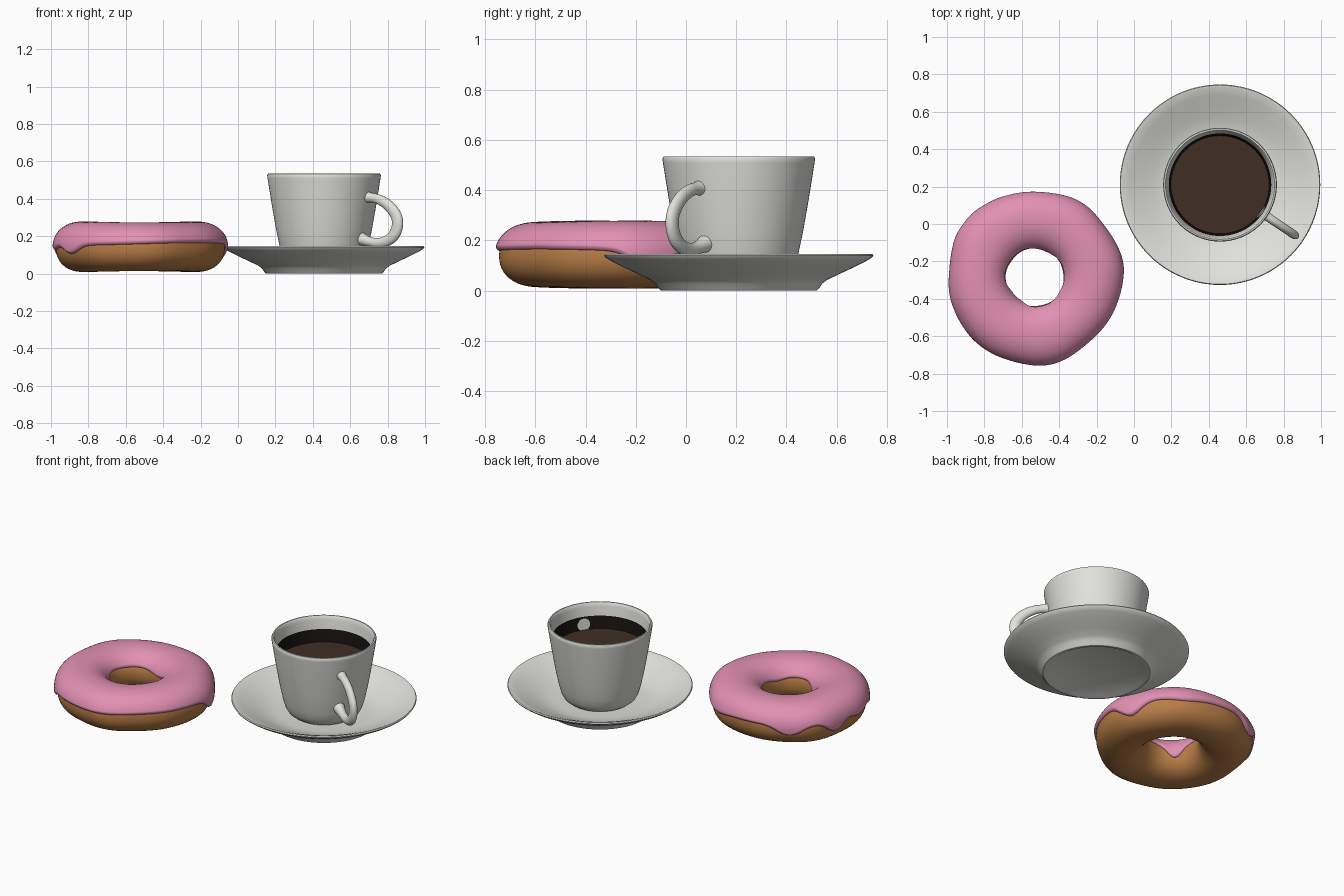
import bpy, bmesh, math
from mathutils import Vector

if "Cube" in bpy.data.objects:
    bpy.data.objects.remove(bpy.data.objects["Cube"])


def material(name, rgb):
    m = bpy.data.materials.new(name)
    m.diffuse_color = (*rgb, 1)
    m.use_nodes = True
    m.node_tree.nodes["Principled BSDF"].inputs["Base Color"].default_value = m.diffuse_color
    return m


WHITE = material("white china", (0.75, 0.76, 0.72))
COFFEE = material("coffee brown", (0.050, 0.027, 0.017))
DARK = material("dark coffee edge", (0.008, 0.006, 0.005))
PINK = material("pink icing", (0.76, 0.28, 0.45))
DOUGH = material("baked dough", (0.48, 0.205, 0.062))
CUP_X, CUP_Y = 0.46, 0.21
DONUT = Vector((-0.53, -0.285, 0.138))


def skin(name, rings, mats, close_u=True, close_v=True, caps=False, angle=40):
    """Surface through a list of equal-length rings of points."""
    bm = bmesh.new()
    grid = [[bm.verts.new(p) for p in ring] for ring in rings]
    nu, nv = len(grid), len(grid[0])
    for i in range(nu if close_u else nu - 1):
        for j in range(nv if close_v else nv - 1):
            k, l = (i + 1) % nu, (j + 1) % nv
            bm.faces.new((grid[i][j], grid[k][j], grid[k][l], grid[i][l]))
    if caps:
        bm.faces.new(grid[0])
        bm.faces.new(grid[-1])
    bmesh.ops.remove_doubles(bm, verts=bm.verts, dist=1e-5)
    bmesh.ops.recalc_face_normals(bm, faces=bm.faces)
    mesh = bpy.data.meshes.new(name)
    bm.to_mesh(mesh)
    bm.free()
    ob = bpy.data.objects.new(name, mesh)
    bpy.context.collection.objects.link(ob)
    for m in mats:
        mesh.materials.append(m)
    bpy.ops.object.select_all(action='DESELECT')
    ob.select_set(True)
    bpy.context.view_layer.objects.active = ob
    bpy.ops.object.shade_smooth_by_angle(angle=math.radians(angle))
    return ob


def lathe(name, profile, mat, segments=96):
    """Turned part around the cup axis; the profile runs from axis to axis."""
    rings = []
    for s in range(segments):
        a = math.tau * s / segments
        rings.append([(CUP_X + r * math.cos(a), CUP_Y + r * math.sin(a), z)
                      for r, z in profile])
    return skin(name, rings, [mat], close_v=False)


def spline(points, steps=6):
    """Smooth path through control points."""
    pts = [Vector(p) for p in points]
    pts = [2 * pts[0] - pts[1]] + pts + [2 * pts[-1] - pts[-2]]
    out = []
    for i in range(1, len(pts) - 2):
        a, b, c, d = pts[i - 1:i + 3]
        for s in range(steps):
            t = s / steps
            out.append(0.5 * (2 * b + (c - a) * t + (2 * a - 5 * b + 4 * c - d) * t * t
                              + (3 * b - a - 3 * c + d) * t ** 3))
    return out + [pts[-2]]


# Saucer with a flat foot, flared underside and thin rounded rim
lathe("saucer", [
    (0, 0.006), (0.285, 0.006), (0.295, 0.0), (0.31, 0.0), (0.32, 0.010),
    (0.332, 0.028), (0.352, 0.043), (0.40, 0.066), (0.46, 0.094), (0.51, 0.119),
    (0.53, 0.132), (0.536, 0.141), (0.532, 0.147), (0.522, 0.146),
    (0.48, 0.128), (0.42, 0.101), (0.36, 0.075), (0.31, 0.058), (0.26, 0.050),
    (0, 0.048)], WHITE)

# Cup with rounded base, tapered wall and soft lip
lathe("cup", [
    (0, 0.048), (0.155, 0.048), (0.185, 0.056), (0.208, 0.074), (0.224, 0.102),
    (0.238, 0.150), (0.257, 0.24), (0.278, 0.36), (0.302, 0.510), (0.304, 0.526),
    (0.300, 0.534), (0.292, 0.535), (0.287, 0.528), (0.283, 0.510), (0.275, 0.450),
    (0.258, 0.34), (0.236, 0.22), (0.215, 0.13), (0.18, 0.085), (0, 0.08)], WHITE)

# Coffee surface with its dark edge against the inner wall
coffee = lathe("coffee", [(0, 0.378), (0.13, 0.378), (0.262, 0.378), (0.274, 0.455)], COFFEE)
coffee.data.materials.append(DARK)
for f in coffee.data.polygons:
    if f.center.z > 0.39:
        f.material_index = 1

# Cup handle: oval tube following a curved path, flared where it joins the cup
path = spline([(0.262, 0.410), (0.300, 0.407), (0.355, 0.396), (0.415, 0.365),
               (0.462, 0.315), (0.474, 0.265), (0.455, 0.212), (0.41, 0.177),
               (0.35, 0.164), (0.29, 0.172), (0.228, 0.190)])
ha = math.radians(-34)
radial = Vector((math.cos(ha), math.sin(ha), 0))
side = Vector((-math.sin(ha), math.cos(ha), 0))
rings = []
for i, p in enumerate(path):
    t = (path[min(i + 1, len(path) - 1)] - path[max(i - 1, 0)]).normalized()
    normal = radial * -t.y + Vector((0, 0, t.x))
    u = i / (len(path) - 1)
    flare = 0.016 * (max(0, 1 - u / 0.16) ** 2 + max(0, 1 - (1 - u) / 0.16) ** 2)
    thick = 0.023 + 0.010 * math.sin(math.pi * u) ** 2 + flare
    wide = 0.023 + flare
    centre = Vector((CUP_X, CUP_Y, p.y)) + radial * p.x
    rings.append([centre + normal * thick * math.cos(b) + side * wide * math.sin(b)
                  for b in (math.tau * k / 20 for k in range(20))])
skin("cup_handle", rings, [WHITE], close_u=False, caps=True)


# Doughnut body, a slightly uneven ring
def donut_point(a, phi, offset=0.0):
    c, s = math.cos(phi), math.sin(phi)
    lump = (0.006 * math.sin(3 * a + 0.6) + 0.005 * math.sin(5 * a + 2.0)
            + 0.003 * math.sin(8 * a))
    wide, high = 0.148 + offset, 0.126 + offset * 0.8
    squash = lambda v: math.copysign(abs(v) ** 0.92, v)
    r = 0.303 + wide * squash(c) + lump * (0.4 + 0.6 * c)
    z = high * squash(s) + 0.003 * math.sin(2 * a + 1) * s
    return DONUT + Vector((r * math.cos(a), r * math.sin(a), z))


N = 128
angles = [math.tau * i / N for i in range(N)]
skin("doughnut", [[donut_point(a, math.tau * j / 48) for j in range(48)]
                  for a in angles], [DOUGH], angle=60)


# Icing with drips: (direction, half width, depth) in degrees
OUTER_DRIPS = [(18, 11, 32), (125, 12, 24), (161, 10, 27), (188, 12, 12), (217, 10, 18), (60, 15, 6)]
INNER_DRIPS = [(225, 24, 34), (70, 28, 12), (330, 24, 8)]


def edge(a, base, drips):
    deg = math.degrees(a)
    for d, w, depth in drips:
        gap = (deg - d + 180) % 360 - 180
        base += depth * math.exp(-(gap / w) ** 2)
    return math.radians(base)


rings = []
M = 40
for a in angles:
    low = -edge(a, -8 + 3 * math.sin(2 * a), OUTER_DRIPS)
    high = math.pi + edge(a, -22, INNER_DRIPS)
    ring = [donut_point(a, low + 0.05, -0.012)]
    for j in range(M + 1):
        # cosine spacing gives a tightly rounded lip at both edges
        t = 0.5 - 0.5 * math.cos(math.pi * j / M)
        phi = low + (high - low) * t
        d = min(phi - low, high - phi)
        lip = 0.018 * min(1, d / 0.10) ** 0.5 if d > 0 else 0
        lip *= 0.82 + 0.18 * math.cos(phi)
        ring.append(donut_point(a, phi, lip))
    ring.append(donut_point(a, high - 0.05, -0.012))
    rings.append(ring)
skin("icing", rings, [PINK], close_v=False, angle=70)
